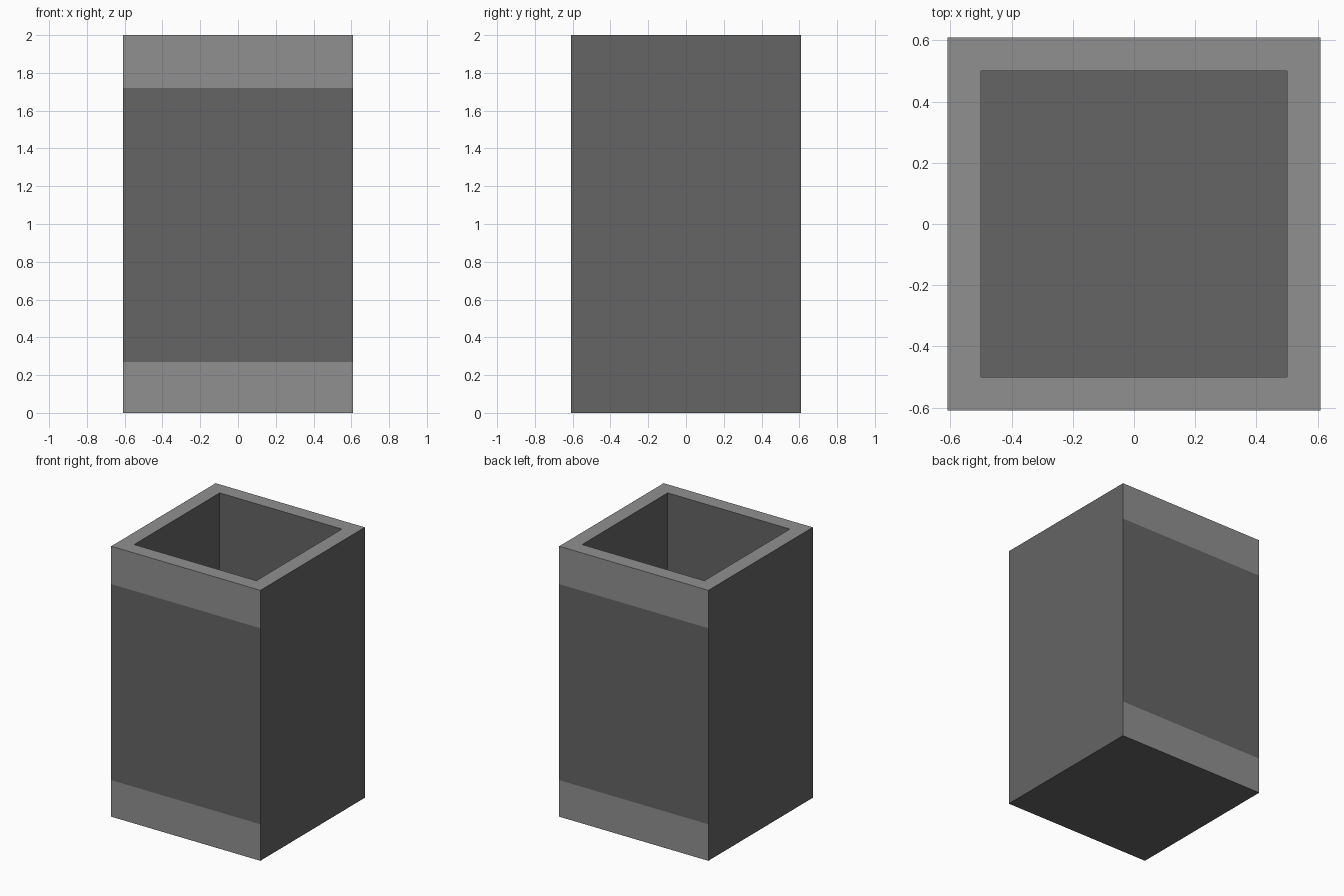
import bpy, bmesh

if "Cube" in bpy.data.objects:
    bpy.data.objects.remove(bpy.data.objects["Cube"])

W, H = 0.61, 2.0        # outer half width, height
IN, FLOOR = 0.5, 0.15   # cavity half width, floor height
BANDS = (0.27, 1.72)    # painted band edges on front and back


def material(name, v):
    m = bpy.data.materials.new(name)
    m.diffuse_color = (v, v, v, 1)
    m.use_nodes = True
    m.node_tree.nodes["Principled BSDF"].inputs["Base Color"].default_value = m.diffuse_color
    return m


bm = bmesh.new()


# Square ring of vertices at a given height
def ring(half, z):
    return [bm.verts.new((x * half, y * half, z))
            for x, y in ((-1, -1), (1, -1), (1, 1), (-1, 1))]


# Outer wall, rim, inner wall as a chain of square rings
rings = [ring(W, z) for z in (0, *BANDS, H)] + [ring(IN, H), ring(IN, FLOOR)]
for a, b in zip(rings, rings[1:]):
    for i in range(4):
        j = (i + 1) % 4
        bm.faces.new((a[i], a[j], b[j], b[i]))

# Underside and cavity floor
bm.faces.new(rings[0][::-1])
bm.faces.new(rings[-1])
bmesh.ops.recalc_face_normals(bm, faces=bm.faces)

# Light rim, and light bands on the front and back faces
for f in bm.faces:
    c, n = f.calc_center_median(), f.normal
    rim = c.z > H - 0.001
    band = (abs(n.y) > 0.9 and abs(c.y) > W - 0.01
            and not BANDS[0] < c.z < BANDS[1])
    f.material_index = 1 if rim or band else 0

mesh = bpy.data.meshes.new("square_planter")
bm.to_mesh(mesh)
bm.free()
mesh.materials.append(material("dark grey", 0.130))
mesh.materials.append(material("light grey", 0.280))
planter = bpy.data.objects.new("square_planter", mesh)
bpy.context.collection.objects.link(planter)
